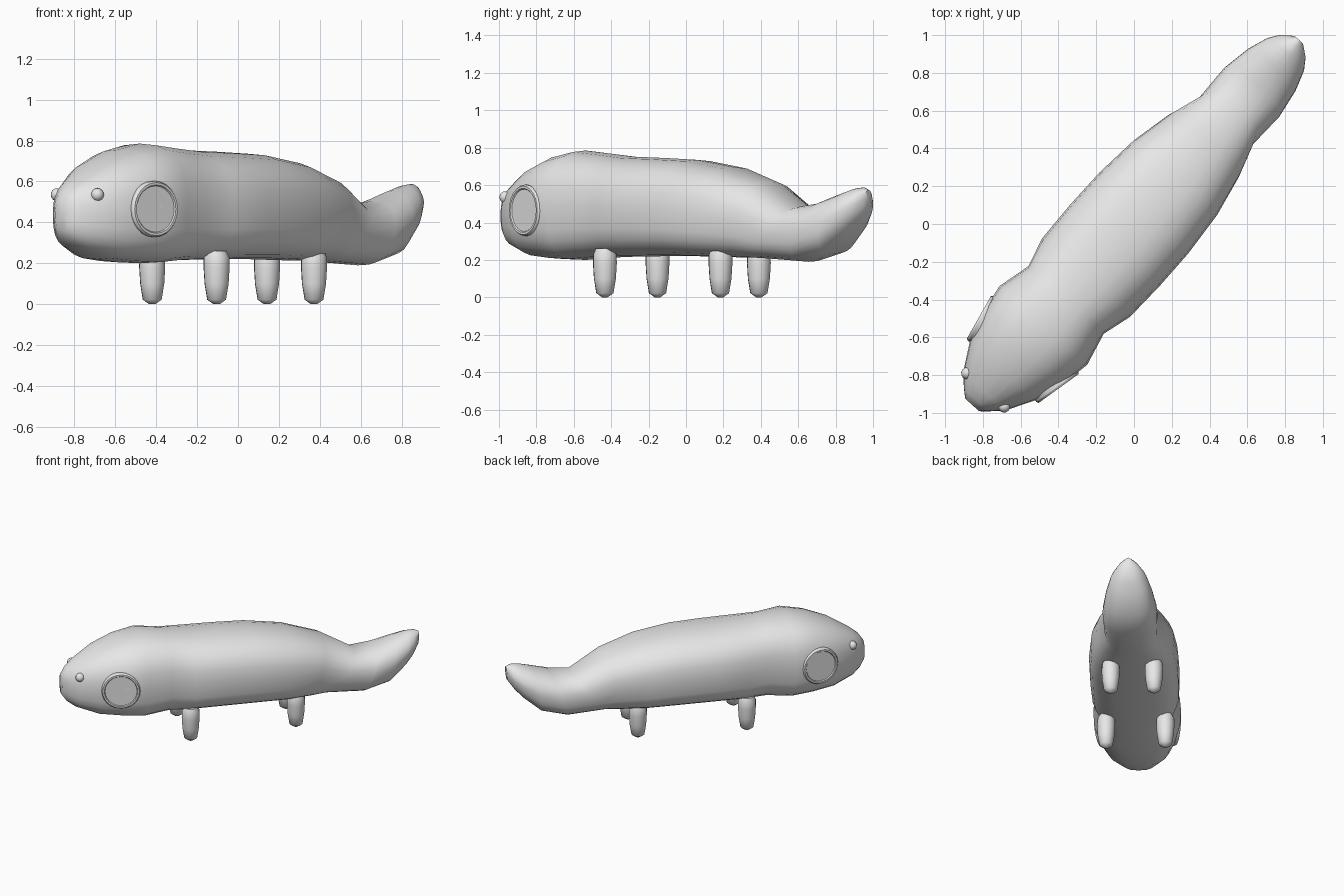
import bpy
import bmesh
from math import pi, cos, sin, radians, copysign
from mathutils import Matrix, Vector

cube = bpy.data.objects.get("Cube")
if cube:
    bpy.data.objects.remove(cube, do_unlink=True)

# The creature is modelled along +y (nose at -y), then turned to its diagonal pose
POSE = Matrix.Rotation(radians(-41.8), 4, 'Z')

grey = bpy.data.materials.new("plain_grey")
grey.use_nodes = True
grey.diffuse_color = (0.8, 0.8, 0.8, 1)
grey.node_tree.nodes["Principled BSDF"].inputs["Base Color"].default_value = (0.8, 0.8, 0.8, 1)


def finish(name, bm, place=Matrix(), angle=60):
    bmesh.ops.recalc_face_normals(bm, faces=bm.faces)
    bm.transform(POSE @ place)
    mesh = bpy.data.meshes.new(name)
    bm.to_mesh(mesh)
    bm.free()
    mesh.materials.append(grey)
    obj = bpy.data.objects.new(name, mesh)
    bpy.context.collection.objects.link(obj)
    bpy.ops.object.select_all(action='DESELECT')
    obj.select_set(True)
    bpy.context.view_layer.objects.active = obj
    bpy.ops.object.shade_smooth_by_angle(angle=radians(angle))


def skin(bm, rings):
    """Bridge a list of vertex rings and close both ends."""
    n = len(rings[0])
    for a, b in zip(rings, rings[1:]):
        for i in range(n):
            j = (i + 1) % n
            bm.faces.new((a[i], a[j], b[j], b[i]))
    for ring in (rings[0], rings[-1]):
        mid = bm.verts.new(sum((v.co for v in ring), Vector()) / n)
        for i in range(n):
            bm.faces.new((ring[i], ring[(i + 1) % n], mid))


def bulge(v, power):
    return copysign(abs(v) ** power, v)


def loft(name, sections, sides=24):
    """Section: half width, bottom (y, z), top (y, z), roundness below and above."""
    bm = bmesh.new()
    rings = []
    for w, yb, zb, yt, zt, below, above in sections:
        ring = []
        for i in range(sides):
            a = 2 * pi * i / sides
            power = above if sin(a) > 0 else below
            h = bulge(sin(a), power) / 2
            ring.append(bm.verts.new((w * bulge(cos(a), power),
                                      (yb + yt) / 2 + (yt - yb) * h,
                                      (zb + zt) / 2 + (zt - zb) * h)))
        rings.append(ring)
    skin(bm, rings)
    finish(name, bm)


def lathe(name, profile, place, sides, angle):
    """Spin (radius, height) points about z."""
    bm = bmesh.new()
    rings = [[bm.verts.new((r * cos(2 * pi * i / sides), r * sin(2 * pi * i / sides), h))
              for i in range(sides)] for r, h in profile]
    skin(bm, rings)
    finish(name, bm, place, angle)


def upright(w, y, low, high, below=0.6):
    return (w, y, low, y, high, below, 0.82)


# Head, trunk and upturned tail as one skin
loft("body", [
    # head
    upright(0.05, -1.285, 0.36, 0.51, 0.85),
    upright(0.09, -1.25, 0.31, 0.56, 0.8),
    upright(0.15, -1.19, 0.27, 0.605, 0.75),
    upright(0.235, -1.04, 0.22, 0.695, 0.7),
    upright(0.285, -0.88, 0.205, 0.755, 0.65),
    upright(0.312, -0.72, 0.2, 0.785),
    # neck and trunk
    upright(0.268, -0.54, 0.212, 0.768),
    upright(0.312, -0.38, 0.217, 0.752),
    upright(0.32, -0.15, 0.22, 0.745),
    upright(0.318, 0.08, 0.22, 0.735),
    (0.296, 0.31, 0.215, 0.35, 0.695, 0.6, 0.82),
    (0.248, 0.5, 0.212, 0.61, 0.615, 0.65, 0.85),
    # tail
    (0.188, 0.59, 0.208, 0.84, 0.485, 0.7, 0.85),
    (0.195, 0.88, 0.19, 0.99, 0.505, 0.75, 0.9),
    (0.168, 1.07, 0.235, 1.12, 0.55, 0.75, 1.0),
    (0.13, 1.19, 0.335, 1.22, 0.582, 0.8, 1.15),
    (0.09, 1.25, 0.4, 1.275, 0.588, 0.8, 1.25),
    (0.035, 1.3, 0.47, 1.31, 0.575, 0.85, 1.2),
])

# Paired parts: legs, eyes and side discs
leg_profile = [(0.015, 0), (0.047, 0.022), (0.06, 0.1), (0.065, 0.18), (0.064, 0.23), (0.05, 0.26)]
disc_profile = [(0.137, -0.05), (0.137, -0.008), (0.13, 0.003), (0.118, 0.003),
                (0.113, -0.004), (0.05, -0.004)]

for side, label in ((1, "left"), (-1, "right")):
    for part, x, y in (("front", 0.211, -0.393), ("rear", 0.154, 0.385)):
        lathe(f"{part}_leg_{label}", leg_profile,
              Matrix.Translation((side * x, y, 0)), sides=12, angle=60)

    bm = bmesh.new()
    bmesh.ops.create_uvsphere(bm, u_segments=12, v_segments=8, radius=0.032)
    finish(f"eye_{label}", bm, Matrix.Translation((side * 0.132, -1.178, 0.535)))

    outward = Vector((side, -0.22, 0)).to_track_quat('Z', 'Y').to_matrix().to_4x4()
    lathe(f"side_disc_{label}", disc_profile,
          Matrix.Translation((side * 0.28, -0.915, 0.465)) @ outward, sides=24, angle=30)
